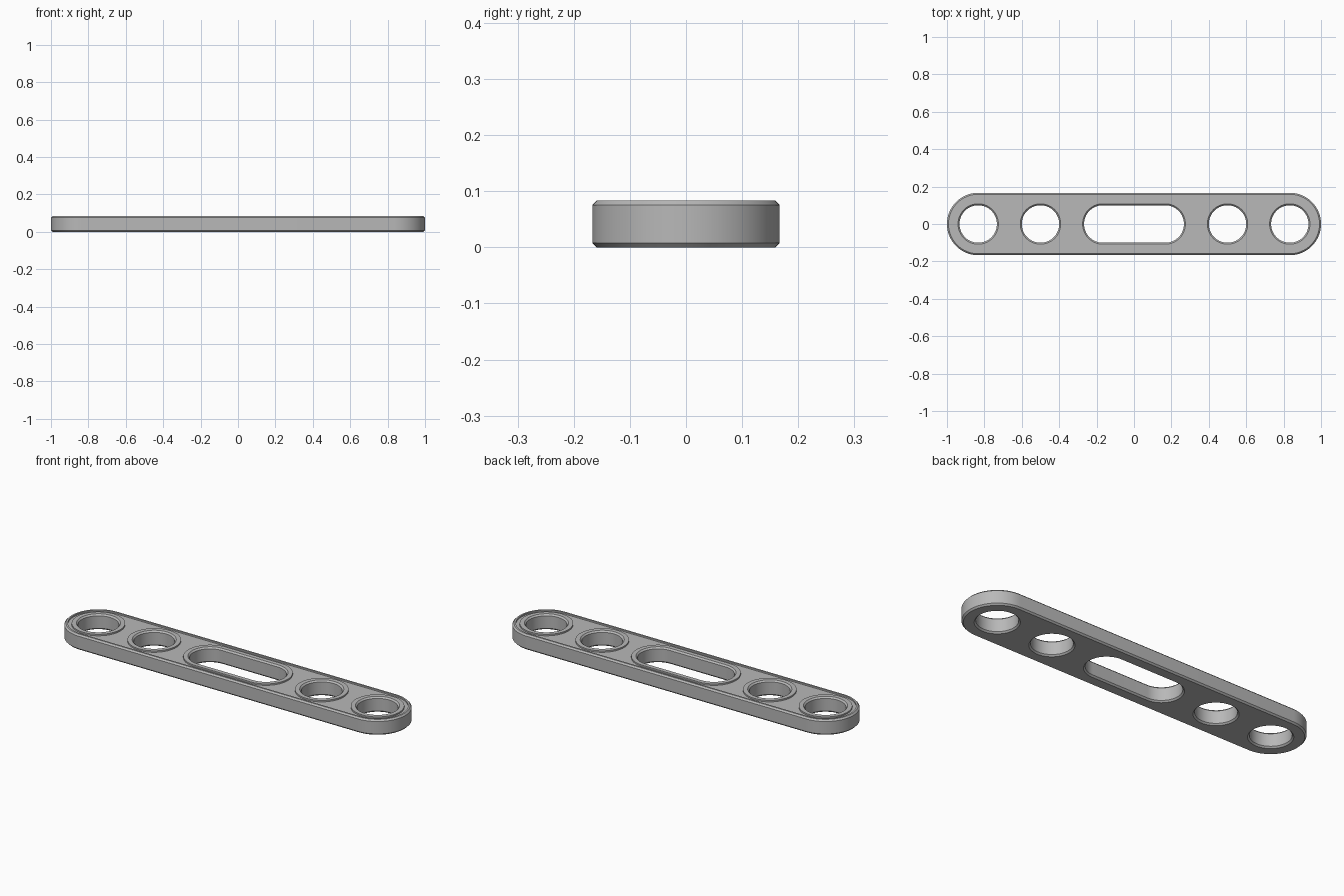
import bpy
import math

cube = bpy.data.objects.get("Cube")
if cube:
    bpy.data.objects.remove(cube, do_unlink=True)

HEIGHT, RADIUS, CENTRE = 0.083, 0.167, 0.833
CHAMFER, POCKET_DEPTH = 0.008, 0.008
HOLE, RIM, POCKET = 0.1, 0.131, 0.15
SEGMENTS = 32  # per half circle
OPENINGS = [(-CENTRE, 0), (-0.5, 0), (0, 0.167), (0.5, 0), (CENTRE, 0)]

grey = bpy.data.materials.new("grey metal")
grey.use_nodes = True
colour = (0.48, 0.48, 0.48, 1)
grey.diffuse_color = colour
grey.node_tree.nodes["Principled BSDF"].inputs["Base Color"].default_value = colour


def outline(x, half, radius, z):
    """Round-ended outline; a plain circle when half is zero."""
    points = []
    for side in (1, -1):
        steps = SEGMENTS + 1 if half else SEGMENTS
        for i in range(steps):
            a = math.pi * i / SEGMENTS - math.pi / 2
            points.append((x + side * (half + radius * math.cos(a)),
                           side * radius * math.sin(a), z))
    return points


def loft(name, x, half, profile):
    """Solid through outlines given as (radius, z) from bottom to top."""
    rings = [outline(x, half, r, z) for r, z in profile]
    n = len(rings[0])
    faces = [list(range(n))[::-1], [n * (len(rings) - 1) + i for i in range(n)]]
    for k in range(len(rings) - 1):
        for i in range(n):
            j = (i + 1) % n
            faces.append([k * n + i, k * n + j, (k + 1) * n + j, (k + 1) * n + i])
    mesh = bpy.data.meshes.new(name)
    mesh.from_pydata([p for ring in rings for p in ring], [], faces)
    mesh.materials.append(grey)
    obj = bpy.data.objects.new(name, mesh)
    bpy.context.collection.objects.link(obj)
    return obj


def cut(target, cutter):
    """Subtract the cutter, apply, and discard it."""
    mod = target.modifiers.new("cut", "BOOLEAN")
    mod.operation, mod.solver, mod.object = "DIFFERENCE", "EXACT", cutter
    bpy.context.view_layer.objects.active = target
    bpy.ops.object.modifier_apply(modifier=mod.name)
    bpy.data.objects.remove(cutter, do_unlink=True)


# Chamfered bar
bar = loft("slotted_bar", 0, CENTRE, [
    (RADIUS - CHAMFER, 0), (RADIUS, CHAMFER),
    (RADIUS, HEIGHT - CHAMFER), (RADIUS - CHAMFER, HEIGHT)])

# Shallow top pocket, leaving a raised rim round each opening
pocket = loft("pocket_cutter", 0, CENTRE,
              [(POCKET, HEIGHT - POCKET_DEPTH), (POCKET, HEIGHT + 0.02)])
for x, half in OPENINGS:
    cut(pocket, loft("rim_keeper", x, half, [(RIM, 0), (RIM, HEIGHT + 0.1)]))
cut(bar, pocket)

# Round holes and central slot, chamfered at both ends
for x, half in OPENINGS:
    cut(bar, loft("hole_cutter", x, half, [
        (HOLE + 2 * CHAMFER, -CHAMFER), (HOLE, CHAMFER),
        (HOLE, HEIGHT - CHAMFER), (HOLE + 2 * CHAMFER, HEIGHT + CHAMFER)]))

bpy.ops.object.select_all(action="DESELECT")
bar.select_set(True)
bpy.context.view_layer.objects.active = bar
bpy.ops.object.shade_smooth_by_angle(angle=math.radians(25))
